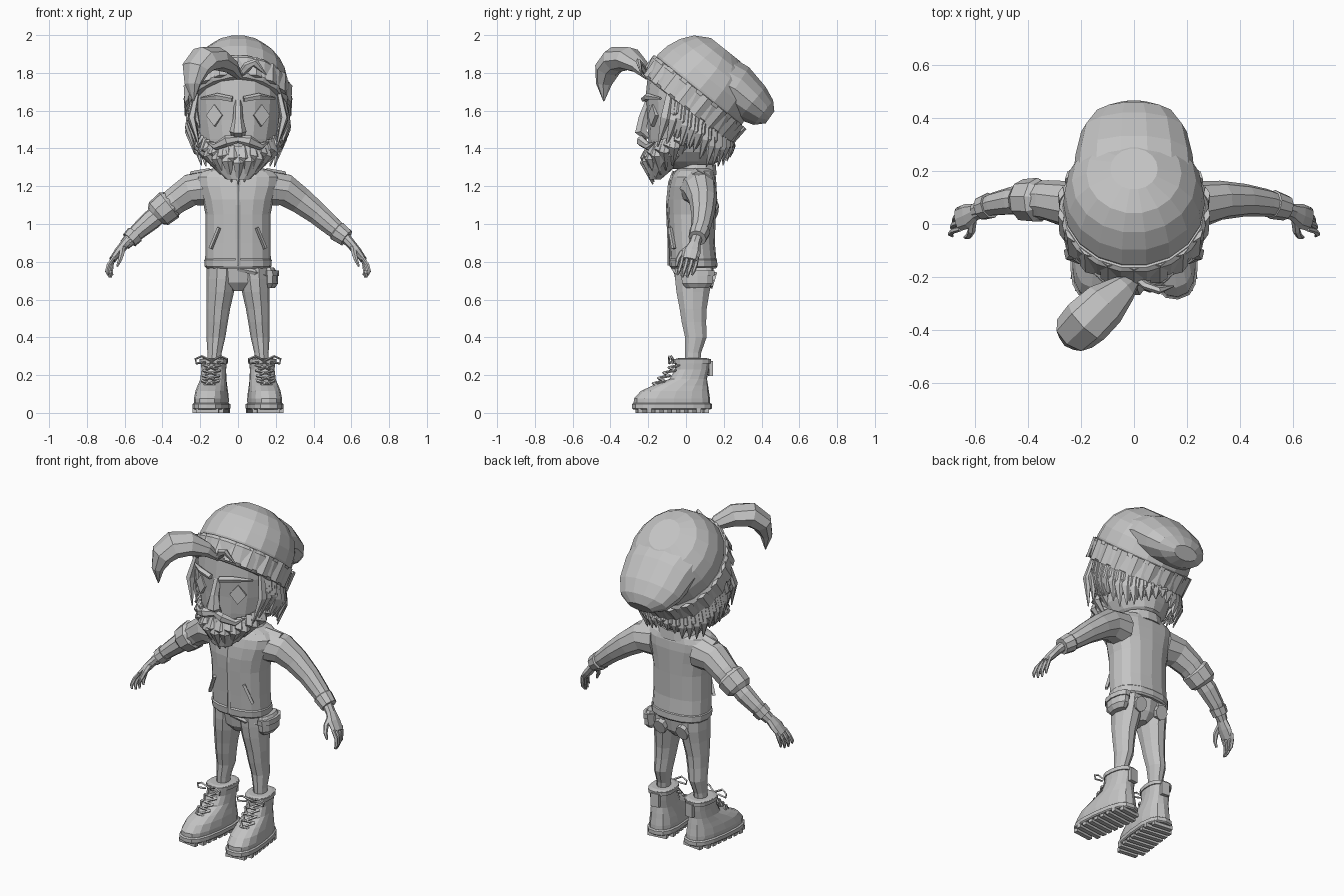
import bpy, bmesh, math, random
from mathutils import Vector as V

random.seed(4)
grey = bpy.data.materials.new("plain_grey")
grey.diffuse_color = (0.55, 0.55, 0.55, 1)


def bridge(bm, rings, n, p=1.0):
    """Closed skin over rings given as (centre, a_axis, b_axis)."""
    f = lambda t: math.copysign(abs(t) ** p, t) if abs(t) > 1e-6 else 0
    loops = []
    for c, a, b in rings:
        loops.append([bm.verts.new(c + a * f(math.cos(k * math.tau / n)) + b * f(math.sin(k * math.tau / n)))
                      for k in range(n)])
    for l, m in zip(loops, loops[1:]):
        for k in range(n):
            j = (k + 1) % n
            bm.faces.new((l[k], l[j], m[j], m[k]))
    bm.faces.new(loops[0][::-1])
    bm.faces.new(loops[-1])


def loft(bm, rows, n=14, p=1.0):
    """Level rings: z, cx, cy, rx, ry."""
    bridge(bm, [(V((cx, cy, z)), V((rx, 0, 0)), V((0, ry, 0))) for z, cx, cy, rx, ry in rows], n, p)


def tube(bm, pts, radii, n=6, hint=(1, 0, 0), p=1.0):
    """Rings along a path; first radius lies along hint, second across it."""
    pts = [V(q) for q in pts]
    rings = []
    for i, c in enumerate(pts):
        t = (pts[min(i + 1, len(pts) - 1)] - pts[max(i - 1, 0)]).normalized()
        a = V(hint) - t * t.dot(V(hint))
        a.normalize()
        r = radii[i] if isinstance(radii[i], tuple) else (radii[i], radii[i])
        rings.append((c, a * r[0], t.cross(a) * r[1]))
    bridge(bm, rings, n, p)


def box(bm, c, size):
    loft(bm, [(c[2] + k * size[2] / 2, c[0], c[1], size[0] * .7071, size[1] * .7071) for k in (-1, 1)], 4)
    for v in bm.verts[:][-8:]:  # square the diamond ring into a box
        d = v.co - V(c)
        v.co.x, v.co.y = c[0] + (d.x / size[0] - d.y / size[1]) * .7071 * size[0], \
            c[1] + (d.x / size[0] + d.y / size[1]) * .7071 * size[1]


def make(name, build, *args):
    bm = bmesh.new()
    build(bm, *args)
    bmesh.ops.recalc_face_normals(bm, faces=bm.faces)
    me = bpy.data.meshes.new(name)
    bm.to_mesh(me)
    bm.free()
    me.materials.append(grey)
    ob = bpy.data.objects.new(name, me)
    bpy.context.collection.objects.link(ob)
    return ob


# ---- head and face
make("head", loft, [(1.29, 0, .02, .08, .09), (1.33, 0, 0, .14, .17), (1.38, 0, -.005, .185, .19),
                    (1.45, 0, 0, .21, .20), (1.55, 0, .01, .23, .215), (1.66, 0, .015, .24, .23),
                    (1.76, 0, .02, .235, .225), (1.85, 0, .04, .19, .19)], 16)
make("neck", loft, [(1.25, 0, .07, .10, .085), (1.38, 0, .07, .09, .08)], 10)
make("nose", tube, [(0, -.19, 1.67), (0, -.225, 1.56), (0, -.24, 1.49), (0, -.20, 1.455)],
     [(.022, .02), (.026, .03), (.045, .035), (.03, .02)], 6)


def face_pair(bm, s):
    d = V((s * .42, -.9, .05)).normalized()  # diamond eye
    c = V((s * .122, -.172, 1.575))
    tube(bm, [c - d * .01, c + d * .012], [(.047, .058)] * 2, 4, (s, 0, 0))
    tube(bm, [(s * .03, -.22, 1.66), (s * .11, -.205, 1.675), (s * .195, -.135, 1.665)],
         [(.016, .02), (.018, .018), (.006, .008)], 5, (0, 0, 1))  # brow
    tube(bm, [(0, -.225, 1.45), (s * .06, -.24, 1.44), (s * .12, -.20, 1.41), (s * .165, -.165, 1.435)],
         [(.02, .015), (.03, .022), (.02, .018), .003], 6, (0, 0, 1))  # moustache


for s in (-1, 1):
    make("eye_brow_moustache", face_pair, s)


# ---- beard strands fanned round the jaw
def beard(bm):
    loft(bm, [(1.235, 0, -.165, .06, .03), (1.29, 0, -.14, .12, .07), (1.36, 0, -.1, .19, .125),
              (1.41, 0, -.09, .2, .125)], 12)
    for row in (0, 1):
        for k in range(-6, 7):
            a = math.radians((k + .5 * row) * 15)
            q = abs(a) / 1.6
            sx, cy = math.sin(a), math.cos(a)
            tip = 1.21 + .13 * q ** 1.3 + .05 * row
            root = 1.41 + .10 * q ** 2
            tube(bm, [(.205 * sx, .0 - .20 * cy, root), (.225 * sx, -.01 - .215 * cy, (root + tip) / 2 + .015),
                      (.13 * sx, -.035 - .14 * cy, tip)],
                 [(.022, .012), (.031, .02), .004], 5, (cy, sx, 0))


make("beard", beard)

# ---- beanie, built on a tilted frame
E, U, W = V((0, .015, 1.60)), V((0, .78, -.62)), V((0, .62, .78))


def tilted(bm, rows, n):
    bridge(bm, [(E + W * w + U * c, V((ru, 0, 0)), U * rv) for w, c, ru, rv in rows], n)


make("hat_crown", tilted, [(.03, -.01, .255, .28), (.13, -.025, .268, .295), (.20, -.022, .262, .285),
                           (.27, -.022, .235, .255), (.33, -.035, .18, .195), (.375, -.05, .09, .10)], 18)
make("hat_band", tilted, [(-.005, -.005, .262, .288), (.01, -.008, .278, .303),
                          (.10, -.025, .284, .31), (.118, -.028, .27, .30)], 18)
make("hat_tail", tube, [(0, .13, 1.78), (0, .26, 1.715), (0, .35, 1.64), (0, .41, 1.59), (0, .445, 1.565)],
     [(.235, .15), (.222, .14), (.20, .115), (.155, .085), (.08, .04)], 14)


def band_ribs(bm):
    for k in range(18):
        a = (k + .5) * math.tau / 18
        r = V((.283 * math.cos(a), 0, 0)) + U * (.307 * math.sin(a))
        base = E + U * -.015
        tube(bm, [base + r * .97 + W * .0, base + r * .99 + W * .115], [(.035, .012)] * 2, 4, r.cross(W))


make("hat_band_ribs", band_ribs)


# ---- hair below the hat
def hair(bm):
    for row in (0, 1):
        for k in range(25):
            a = math.radians(-24 + k * 9.5 + 4 * row)
            side = abs(math.cos(a))
            root = E + V((.25 * math.cos(a), 0, 0)) + U * (.265 * math.sin(a)) + W * .02
            drop = .08 + .16 * side * random.uniform(.7, 1.1) - .03 * row
            mid = root + V((.012 * math.cos(a), .01 - .02 * side, -drop * .5))
            tip = root + V((-.02 * math.cos(a), .01 - .05 * side, -drop))
            tube(bm, [root, mid, tip], [(.025, .015), (.028, .02), .003], 5, (-math.sin(a), math.cos(a), 0))
    for s in (-1, 1):  # sideburns
        for k in range(5):
            y = -.11 + k * .045
            tube(bm, [(s * (.215 + .006 * k), y + .03, 1.71 - .03 * k), (s * .245, y, 1.56 - .01 * k),
                      (s * .205, y - .04, 1.41)], [(.022, .014), (.03, .022), .003], 5, (0, 1, 0))


make("hair", hair)
make("quiff", tube, [(.01, -.20, 1.775), (-.04, -.245, 1.835), (-.11, -.305, 1.875), (-.18, -.37, 1.872),
                     (-.225, -.415, 1.82), (-.24, -.435, 1.74), (-.235, -.435, 1.65)],
     [(.02, .015), (.055, .04), (.088, .062), (.095, .07), (.085, .06), (.05, .035), .003], 8, (-.75, .65, .1))
make("small_tuft", tube, [(0, -.20, 1.775), (.05, -.235, 1.835), (.09, -.25, 1.855), (.15, -.235, 1.79)],
     [.012, (.025, .015), (.025, .015), .003], 6, (0, -.3, 1))

# ---- jacket
make("jacket_body", loft, [(.775, 0, .04, .160, .112), (.80, 0, .04, .174, .122), (.90, 0, .033, .172, .12),
                           (1.05, 0, .03, .172, .127), (1.13, 0, .03, .188, .13), (1.20, 0, .035, .215, .127),
                           (1.25, 0, .04, .222, .118), (1.28, 0, .045, .19, .105), (1.295, 0, .05, .13, .09)], 16, .85)
make("jacket_hem", loft, [(.765, 0, .04, .165, .118), (.775, 0, .04, .177, .126), (.81, 0, .038, .179, .127),
                          (.818, 0, .038, .17, .12)], 16, .85)
make("collar", loft, [(1.26, 0, .055, .145, .11), (1.315, 0, .06, .12, .10)], 14)
make("zip", tube, [(0, -.09, .78), (0, -.092, .92), (0, -.10, 1.1), (0, -.088, 1.22), (0, -.065, 1.28)],
     [(.012, .007)] * 5, 4)


def jacket_trim(bm, s):
    tube(bm, [(s * .10, -.085, .98), (s * .145, -.065, .87)], [(.011, .012)] * 2, 4)  # pocket slit
    tube(bm, [(s * .15, .05, 1.282), (s * .25, .065, 1.265)], [(.032, .014)] * 2, 4, (0, 1, 0), .5)  # shoulder strap


def arm(bm, s):
    P = lambda *q: [(s * x, y, z) for x, y, z in q]
    Y = (0, 1, 0)
    if s > 0:  # long sleeve with cuff
        tube(bm, P((.15, .06, 1.19), (.25, .075, 1.18), (.33, .09, 1.125), (.42, .09, 1.055), (.50, .08, .985),
                   (.57, .062, .93)), [.10, .088, .074, .062, .053, .043], 10, Y)
        tube(bm, P((.515, .076, .97), (.525, .074, .962), (.575, .06, .925)), [.045, .056, .048], 10, Y)
    else:  # rolled sleeve, bare forearm and wrist band
        tube(bm, P((.15, .06, 1.19), (.25, .075, 1.18), (.33, .09, 1.125), (.41, .09, 1.06)),
             [.10, .088, .076, .07], 10, Y)
        tube(bm, P((.35, .09, 1.11), (.365, .09, 1.10), (.42, .09, 1.055), (.435, .09, 1.04)),
             [.072, .085, .08, .06], 9, Y)
        tube(bm, P((.40, .09, 1.07), (.46, .088, 1.02), (.53, .075, .96), (.60, .05, .89)),
             [.052, .054, .045, .03], 9, Y)
        tube(bm, P((.545, .07, .945), (.575, .06, .915)), [.05, .046], 9, Y)


def hand(bm, s):
    P = lambda *q: [(s * x, y, z) for x, y, z in q]
    Y = (0, 1, 0)
    tube(bm, P((.56, .06, .935), (.60, .045, .892), (.63, .03, .855), (.665, .018, .81)),
         [.03, (.032, .025), (.048, .024), (.046, .018)], 8, Y)
    for k in range(4):
        y = -.02 + k * .026
        r = .0115 - .001 * abs(k - 1.5)
        e = .012 * abs(k - 1.5)
        tube(bm, P((.657, y + .002, .825), (.685 - .006 * k, y - .006, .785), (.695 - .008 * k, y - .018, .75),
                   (.688 - .008 * k, y - .026, .712 + e)), [r, r * 1.1, r, r * .5], 6, Y)
    tube(bm, P((.61, .015, .875), (.615, -.025, .845), (.625, -.045, .81), (.64, -.05, .775)),
         [.016, .015, .012, .006], 6, Y)


# ---- trousers
def leg(bm, s):
    loft(bm, [(z, s * cx, cy, rx, ry) for z, cx, cy, rx, ry in (
        (.79, .083, .04, .082, .105), (.71, .088, .04, .08, .103), (.64, .094, .037, .073, .092),
        (.55, .105, .038, .063, .075), (.48, .11, .042, .056, .068), (.40, .117, .052, .05, .06),
        (.32, .124, .038, .038, .045), (.24, .128, .035, .036, .04))], 10)
    tube(bm, [(s * .075, .12, .71), (s * .075, .152, .70)], [(.04, .045)] * 2, 8)  # back pocket


# ---- boots, modelled at the origin and turned outwards
def boot(bm, s):
    loft(bm, [(.03, 0, -.075, .086, .205), (.075, 0, -.075, .087, .203), (.115, 0, -.06, .082, .182),
              (.145, 0, -.03, .075, .148), (.18, 0, .012, .068, .10), (.23, 0, .032, .065, .09),
              (.285, 0, .035, .07, .093), (.29, 0, .035, .055, .075)], 16, .8)
    loft(bm, [(.018, 0, -.075, .088, .205), (.024, 0, -.075, .094, .213), (.046, 0, -.075, .094, .213),
              (.052, 0, -.075, .086, .205)], 16, .75)  # sole
    for k in range(9):  # treads
        y = -.25 + k * .044
        box(bm, (0, y, .012), (.12 if k in (0, 8) else .165, .026, .024))
    loft(bm, [(.262, 0, .035, .074, .098), (.284, 0, .035, .075, .099)], 16, .8)  # top trim
    box(bm, (0, .13, .235), (.05, .02, .08))  # pull tab
    for k in range(5):  # crossed laces
        z, y = .14 + k * .028, -.165 + k * .028
        for d in (-1, 1):
            tube(bm, [(d * .045, y + .02, z), (0, y - .012, z + .016), (-d * .045, y + .045, z + .028)], [.007] * 3, 4, (0, 0, 1))
    for d in (-1, 1):  # bow loops
        tube(bm, [(0, -.07, .275), (d * .05, -.085, .30), (d * .085, -.08, .285), (d * .08, -.08, .262),
                  (d * .03, -.075, .268)], [.006] * 5, 4, (0, 1, 0))


for s, side in ((-1, "right"), (1, "left")):
    make(side + "_jacket_trim", jacket_trim, s)
    make(side + "_arm", arm, s)
    make(side + "_hand", hand, s)
    make(side + "_trouser_leg", leg, s)
    b = make(side + "_boot", boot, s)
    b.location, b.rotation_euler.z = (s * .132, 0, 0), s * .12
make("trouser_seat", loft, [(.645, 0, .04, .03, .06), (.69, 0, .04, .11, .095), (.79, 0, .04, .16, .11)], 12)


# ---- hip pouch and belt
def pouch(bm):
    loft(bm, [(.66, .165, .06, .03, .06), (.685, .17, .06, .042, .085), (.74, .168, .06, .042, .09),
              (.77, .16, .06, .03, .075)], 10)
    loft(bm, [(.725, .17, .06, .048, .095), (.755, .168, .06, .048, .097)], 10)
    tube(bm, [(0, -.068, .765), (.09, -.058, .745), (.155, -.01, .725)], [(.015, .01)] * 3, 4, (0, 0, 1))


make("hip_pouch", pouch)
